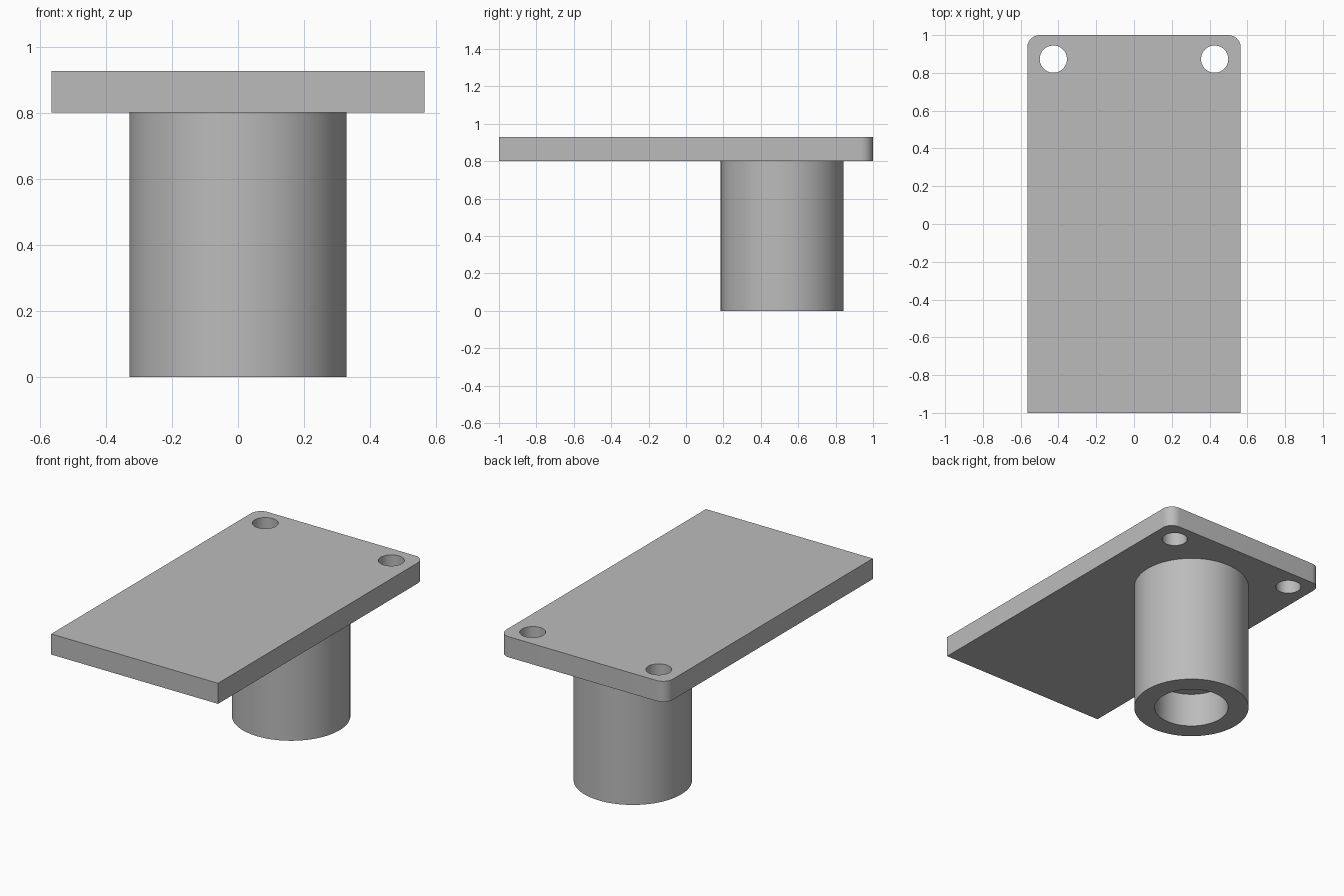
import bpy
import bmesh
import math

cube = bpy.data.objects.get("Cube")
if cube:
    bpy.data.objects.remove(cube, do_unlink=True)

HALF_WIDTH, PLATE_BOTTOM, PLATE_TOP = 0.565, 0.802, 0.928
CORNER, HOLE_RADIUS, HOLE_X, HOLE_Y = 0.066, 0.072, 0.427, 0.873
BOSS_Y, BOSS_RADIUS, BORE_RADIUS, BORE_DEPTH = 0.514, 0.329, 0.211, 0.21
SIDES = 96

grey = bpy.data.materials.new("plain grey")
grey.use_nodes = True
colour = (0.5, 0.5, 0.5, 1)
grey.diffuse_color = colour
grey.node_tree.nodes["Principled BSDF"].inputs["Base Color"].default_value = colour


def add_object(name, bm):
    bmesh.ops.recalc_face_normals(bm, faces=bm.faces)
    mesh = bpy.data.meshes.new(name)
    bm.to_mesh(mesh)
    bm.free()
    mesh.materials.append(grey)
    obj = bpy.data.objects.new(name, mesh)
    bpy.context.collection.objects.link(obj)
    return obj


def activate(obj):
    bpy.ops.object.select_all(action="DESELECT")
    obj.select_set(True)
    bpy.context.view_layer.objects.active = obj


def cut_cylinder(target, x, y, radius, bottom, top):
    """Drill a round hole with a temporary cutter."""
    bpy.ops.mesh.primitive_cylinder_add(
        vertices=SIDES, radius=radius, depth=top - bottom,
        location=(x, y, (bottom + top) / 2))
    cutter = bpy.context.object
    cutter.hide_render = True
    activate(target)
    cut = target.modifiers.new("hole", "BOOLEAN")
    cut.operation, cut.solver, cut.object = "DIFFERENCE", "EXACT", cutter
    bpy.ops.object.modifier_apply(modifier=cut.name)
    bpy.data.objects.remove(cutter, do_unlink=True)


# Plate: square front corners, rounded back corners
bm = bmesh.new()
bmesh.ops.create_cube(bm, size=2)
for v in bm.verts:
    v.co.x *= HALF_WIDTH
    v.co.z = PLATE_TOP if v.co.z > 0 else PLATE_BOTTOM
back_corners = [e for e in bm.edges
                if all(v.co.y > 0 for v in e.verts)
                and e.verts[0].co.x == e.verts[1].co.x]
bmesh.ops.bevel(bm, geom=back_corners, offset=CORNER, segments=12,
                profile=0.5, affect="EDGES")
plate = add_object("mounting_plate", bm)

# Screw holes near the back corners
for side in (-1, 1):
    cut_cylinder(plate, side * HOLE_X, HOLE_Y, HOLE_RADIUS,
                 PLATE_BOTTOM - 0.1, PLATE_TOP + 0.1)

# Round boss under the plate, with a blind bore from below
bm = bmesh.new()
profile = [(0, BORE_DEPTH), (BORE_RADIUS, BORE_DEPTH), (BORE_RADIUS, 0),
           (BOSS_RADIUS, 0), (BOSS_RADIUS, PLATE_BOTTOM), (0, PLATE_BOTTOM)]
verts = [bm.verts.new((r, BOSS_Y, z)) for r, z in profile]
edges = [bm.edges.new(pair) for pair in zip(verts, verts[1:])]
bmesh.ops.spin(bm, geom=verts + edges, cent=(0, BOSS_Y, 0), axis=(0, 0, 1),
               angle=math.tau, steps=SIDES, use_merge=True)
bmesh.ops.remove_doubles(bm, verts=bm.verts, dist=0.0001)
boss = add_object("boss", bm)

for obj in (plate, boss):
    activate(obj)
    bpy.ops.object.shade_smooth_by_angle(angle=math.radians(30))
